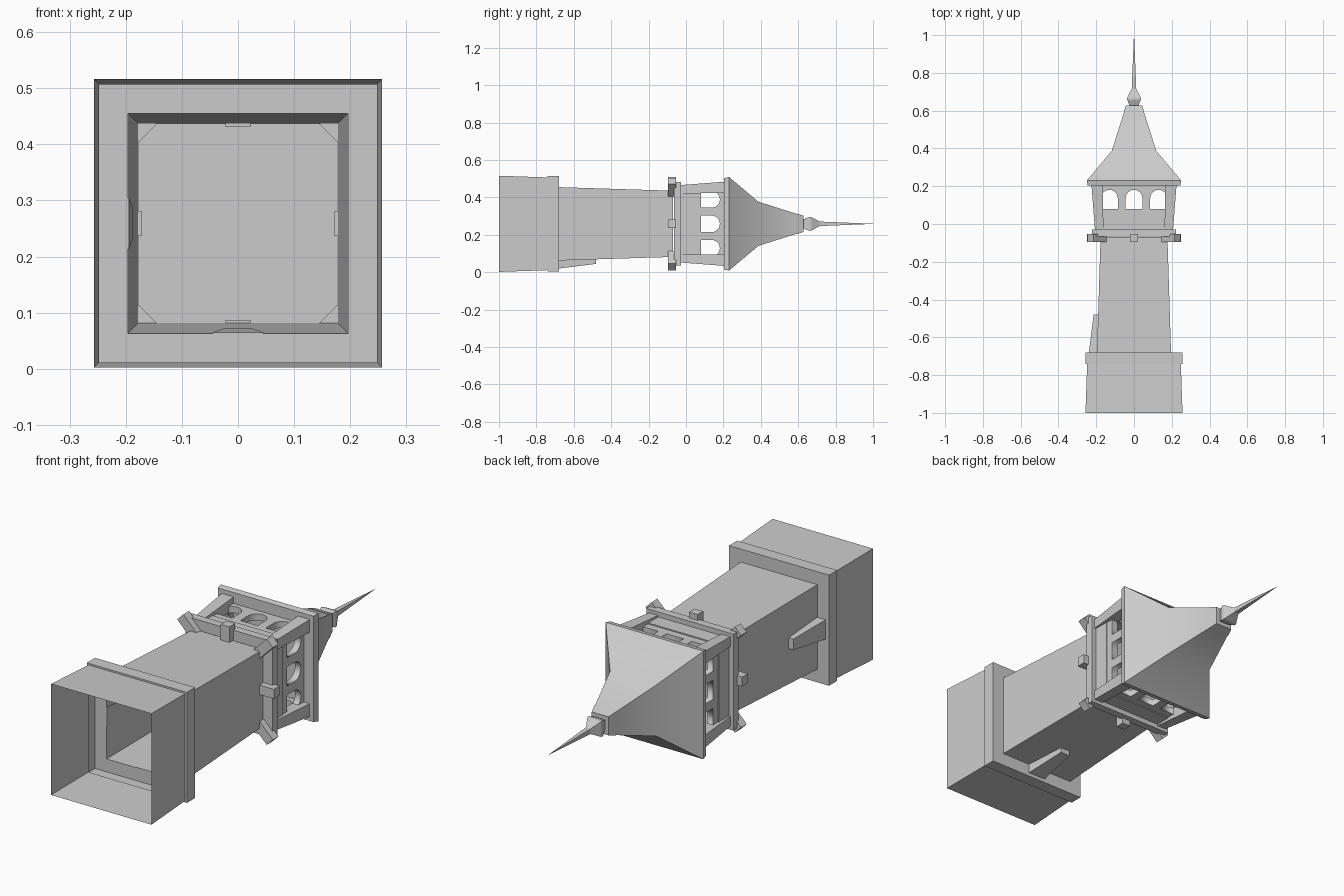
import bpy, bmesh, math
from mathutils import Matrix

cube = bpy.data.objects.get("Cube")
if cube:
    bpy.data.objects.remove(cube, do_unlink=True)

AXIS_Z = 0.259          # height of the tower's long axis, which runs along y

stone = bpy.data.materials.new("plain_grey")
stone.use_nodes = True
GREY = (0.6, 0.6, 0.6, 1)
stone.diffuse_color = GREY
stone.node_tree.nodes["Principled BSDF"].inputs["Base Color"].default_value = GREY


def place(name, mesh, turn=0.0):
    """Add a mesh object, turned in degrees around the tower axis."""
    ob = bpy.data.objects.new(name, mesh)
    ob.matrix_world = (Matrix.Translation((0, 0, AXIS_Z))
                       @ Matrix.Rotation(math.radians(turn), 4, 'Y'))
    bpy.context.collection.objects.link(ob)
    return ob


def loft(name, sections, cap_start=True, cap_end=True):
    """Join rectangles (y, x0, x1, z0, z1) one after another along y."""
    bm = bmesh.new()
    rings = []
    for y, x0, x1, z0, z1 in sections:
        corners = ((x0, z0), (x1, z0), (x1, z1), (x0, z1))
        rings.append([bm.verts.new((x, y, z)) for x, z in corners])
    for a, b in zip(rings, rings[1:]):
        for i in range(4):
            j = (i + 1) % 4
            bm.faces.new((a[i], a[j], b[j], b[i]))
    if cap_start:
        bm.faces.new(rings[0])
    if cap_end:
        bm.faces.new(rings[-1])
    bmesh.ops.recalc_face_normals(bm, faces=bm.faces)
    mesh = bpy.data.meshes.new(name)
    bm.to_mesh(mesh)
    bm.free()
    mesh.materials.append(stone)
    return mesh


def square(profile):
    """Turn (y, half width) pairs into centred square sections."""
    return [(y, -h, h, -h, h) for y, h in profile]


def block(name, y0, y1, x, z0, z1):
    return loft(name, [(y0, -x, x, z0, z1), (y1, -x, x, z0, z1)])


def arcade_mesh():
    """Flat wall with three round-headed openings."""
    curve = bpy.data.curves.new("arcade", 'CURVE')
    curve.dimensions = '2D'
    curve.fill_mode = 'BOTH'
    curve.extrude = 0.015

    def outline(points):
        s = curve.splines.new('POLY')
        s.points.add(len(points) - 1)
        for p, (x, y) in zip(s.points, points):
            p.co = (x, y, 0, 1)
        s.use_cyclic_u = True

    w, r = 0.19, 0.044
    outline([(-w, -0.03), (w, -0.03), (w, 0.205), (-w, 0.205)])
    for cx in (-0.13, 0, 0.13):
        arch = [(cx + r * math.cos(math.pi * i / 12),
                 0.137 + r * math.sin(math.pi * i / 12)) for i in range(13)]
        outline([(cx - r, 0.08), (cx + r, 0.08)] + arch)
    ob = bpy.data.objects.new("arcade_helper", curve)
    bpy.context.collection.objects.link(ob)
    bpy.context.view_layer.update()
    deps = bpy.context.evaluated_depsgraph_get()
    mesh = bpy.data.meshes.new_from_object(ob.evaluated_get(deps))
    bpy.data.objects.remove(ob, do_unlink=True)
    mesh.transform(Matrix.Translation((0, 0, 0.18)))
    mesh.materials.clear()
    mesh.materials.append(stone)
    return mesh


# Hollow plinth, band and tapered shaft, open at the foot
place("shaft", loft("shaft", square([
    (-1, 0.257), (-0.74, 0.248), (-0.74, 0.256), (-0.68, 0.256),
    (-0.68, 0.196), (-0.07, 0.177)]), cap_start=False))

# Tapered buttresses on two sides
buttress = loft("buttress", [(-0.68, -0.045, 0.045, -0.239, -0.194),
                             (-0.48, -0.025, 0.025, -0.214, -0.187)])
place("lower_buttress", buttress)
place("right_buttress", buttress, 90)

# Gallery floor
place("gallery_floor", loft("gallery_floor", square([(-0.065, 0.223), (-0.028, 0.223)])))

# Parts repeated on each side and corner of the gallery
side_bracket = block("side_bracket", -0.095, -0.053, 0.022, 0.172, 0.25)
corner_bracket = block("corner_bracket", -0.095, -0.053, 0.0225, 0.228, 0.324)
parapet = block("parapet", -0.03, 0.045, 0.162, 0.17, 0.2)
post = loft("corner_post", [(-0.03, 0.162, 0.207, 0.162, 0.207),
                            (0.205, 0.165, 0.225, 0.165, 0.225)])
arcade = arcade_mesh()
for k in range(4):
    turn = 90 * k
    place(f"side_bracket_{k}", side_bracket, turn)
    place(f"corner_bracket_{k}", corner_bracket, turn + 45)
    place(f"parapet_{k}", parapet, turn)
    place(f"corner_post_{k}", post, turn)
    place(f"arcade_{k}", arcade, turn)

# Eaves and concave roof
place("eaves", loft("eaves", square([(0.203, 0.245), (0.23, 0.25)])))
roof = place("roof", loft("roof", square([(0.23, 0.25), (0.387, 0.118), (0.595, 0.052)])))

# Collar and needle finial
place("collar", loft("collar", square([(0.592, 0.055), (0.628, 0.043)])))
place("finial", loft("finial", square([
    (0.625, 0.023), (0.66, 0.037), (0.672, 0.035), (0.715, 0.012), (1, 0.0005)])))

# Soft shading across the roof's bend
bpy.ops.object.select_all(action='DESELECT')
roof.select_set(True)
bpy.context.view_layer.objects.active = roof
bpy.ops.object.shade_smooth_by_angle(angle=math.radians(30))
